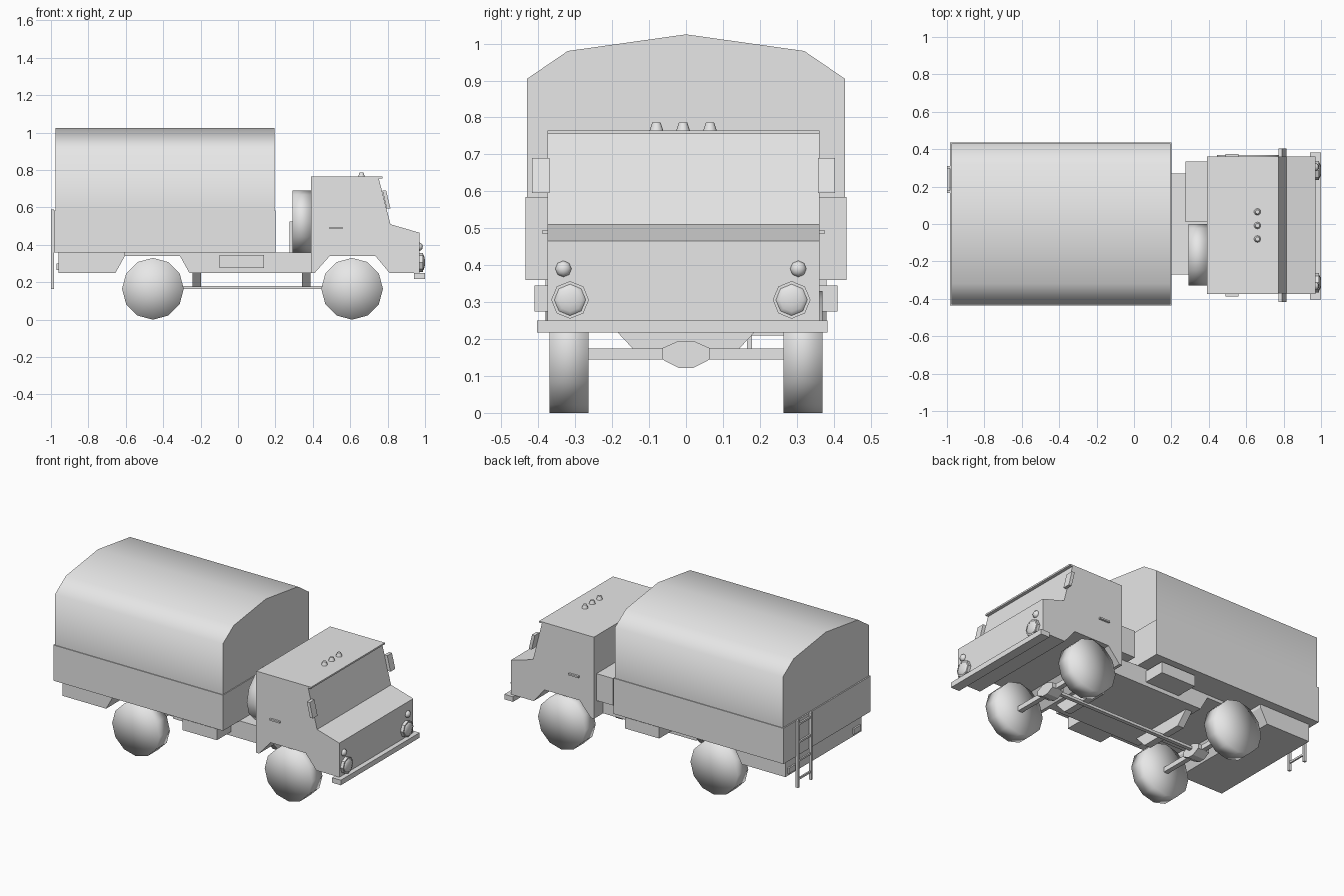
import bpy, bmesh, math
from mathutils import Matrix, Vector

cube = bpy.data.objects.get("Cube")
if cube:
    bpy.data.objects.remove(cube, do_unlink=True)

grey = bpy.data.materials.new("plain_grey")
grey.use_nodes = True
colour = (0.8, 0.8, 0.8, 1)
grey.diffuse_color = colour
grey.node_tree.nodes["Principled BSDF"].inputs["Base Color"].default_value = colour


def finish(name, bm, smooth=None):
    bmesh.ops.recalc_face_normals(bm, faces=bm.faces)
    mesh = bpy.data.meshes.new(name)
    bm.to_mesh(mesh)
    bm.free()
    mesh.materials.append(grey)
    ob = bpy.data.objects.new(name, mesh)
    bpy.context.collection.objects.link(ob)
    if smooth is not None:
        bpy.ops.object.select_all(action="DESELECT")
        ob.select_set(True)
        bpy.context.view_layer.objects.active = ob
        if smooth >= 180:
            bpy.ops.object.shade_smooth()
        else:
            bpy.ops.object.shade_smooth_by_angle(angle=math.radians(smooth))
    return ob


def box(name, x, y, z):
    bm = bmesh.new()
    bmesh.ops.create_cube(bm, size=1)
    for v in bm.verts:
        v.co = [lo + (c + 0.5) * (hi - lo) for c, (lo, hi) in zip(v.co, (x, y, z))]
    return finish(name, bm)


def extrude(name, profile, axis, lo, hi, smooth=None):
    """Extrude an (x, z) profile along y, or a (y, z) profile along x."""
    bm = bmesh.new()
    place = lambda a, b, t: (a, t, b) if axis == "Y" else (t, a, b)
    face = bm.faces.new([bm.verts.new(place(a, b, lo)) for a, b in profile])
    out = bmesh.ops.extrude_face_region(bm, geom=[face])
    shift = Vector(place(0, 0, hi - lo))
    bmesh.ops.translate(bm, vec=shift, verts=[g for g in out["geom"] if isinstance(g, bmesh.types.BMVert)])
    return finish(name, bm, smooth)


def drum(name, centre, axis, r1, r2, depth, sides, smooth=None):
    bm = bmesh.new()
    turn = {"X": Matrix.Rotation(math.pi / 2, 4, "Y"),
            "Y": Matrix.Rotation(math.pi / 2, 4, "X"), "Z": Matrix()}[axis]
    bmesh.ops.create_cone(bm, cap_ends=True, cap_tris=True, segments=sides, radius1=r1,
                          radius2=r2, depth=depth, matrix=Matrix.Translation(centre) @ turn)
    return finish(name, bm, smooth)


def lamp(name, centre, radius, depth):
    bm = bmesh.new()
    place = Matrix.Translation(centre) @ Matrix.Diagonal((depth, radius, radius, 1)) @ Matrix.Rotation(math.pi / 2, 4, "Y")
    bmesh.ops.create_uvsphere(bm, u_segments=8, v_segments=8, radius=1, matrix=place)
    return finish(name, bm, 180)


# Cargo bed and canvas cover
box("cargo_bed", (-0.985, 0.2), (-0.435, 0.435), (0.36, 0.585))
half = [(0.43, 0.58), (0.43, 0.905), (0.32, 0.98)]
cover = half + [(0, 1.025)] + [(-y, z) for y, z in reversed(half)]
extrude("canvas_cover", cover, "X", -0.977, 0.195, 60)

# Chassis with rear wheel arch, and the wide tail behind the wheels
extrude("chassis", [(-0.96, 0.36), (-0.96, 0.25), (-0.655, 0.25), (-0.605, 0.34), (-0.31, 0.34),
                    (-0.26, 0.25), (0.41, 0.25), (0.41, 0.36)], "Y", -0.27, 0.27)
extrude("rear_skirt", [(-0.96, 0.36), (-0.96, 0.25), (-0.655, 0.25), (-0.605, 0.34),
                       (-0.605, 0.36)], "Y", -0.38, 0.38)
for side, s in (("left", 1), ("right", -1)):
    box(side + "_storage_box", (-0.1, 0.14), sorted((0.26 * s, 0.41 * s)), (0.275, 0.345))
    box(side + "_tail_light", (-0.97, -0.955), sorted((0.29 * s, 0.36 * s)), (0.265, 0.3))

# Cab with hood and front wheel arch
cab_y = (-0.375, 0.362)
extrude("cab", [(0.39, 0.25), (0.39, 0.765), (0.75, 0.765), (0.815, 0.51), (0.97, 0.465),
                (0.97, 0.25), (0.81, 0.25), (0.735, 0.34), (0.49, 0.34), (0.41, 0.25)], "Y", *cab_y)
box("sun_visor", (0.745, 0.772), cab_y, (0.755, 0.765))
extrude("bumper", [(0.94, 0.218), (0.94, 0.25), (1.0, 0.25), (1.0, 0.218)], "Y", -0.403, 0.383)

# Mirrors and door handles on both cab sides
for side, wall, s in (("left", cab_y[1], 1), ("right", cab_y[0], -1)):
    span = sorted((wall - 0.005 * s, wall + 0.042 * s))
    extrude(side + "_mirror", [(0.772, 0.69), (0.792, 0.69), (0.815, 0.595), (0.795, 0.595)], "Y", *span)
    box(side + "_door_handle", (0.49, 0.56), sorted((wall, wall + 0.013 * s)), (0.485, 0.495))

# Headlights and indicators
for side, y, s in (("left", 0.286, 1), ("right", -0.314, -1)):
    drum(side + "_headlight_rim", (0.977, y, 0.306), "X", 0.051, 0.051, 0.024, 8)
    lamp(side + "_headlight", (0.985, y, 0.306), 0.045, 0.015)
    lamp(side + "_indicator", (0.97, y + 0.018 * s, 0.39), 0.022, 0.018)

# Roof marker lamps
for i, y in enumerate((-0.08, -0.008, 0.065)):
    drum(f"roof_lamp_{i + 1}", (0.66, y, 0.775), "Z", 0.019, 0.011, 0.024, 10, 40)

# Wheels, axles, differentials and drive shaft hangers
diff = [(-0.065, 0.145), (-0.02, 0.122), (0.02, 0.122), (0.065, 0.145),
        (0.065, 0.175), (0.02, 0.195), (-0.02, 0.195), (-0.065, 0.175)]
for end, x, hanger in (("front", 0.61, 0.365), ("rear", -0.455, -0.22)):
    for side, s in (("left", 1), ("right", -1)):
        drum(f"{end}_{side}_wheel", (x, 0.317 * s, 0.165), "Y", 0.165, 0.165, 0.105, 12, 180)
    box(end + "_axle", (x - 0.015, x + 0.015), (-0.28, 0.28), (0.145, 0.175))
    extrude(end + "_differential", diff, "X", x - 0.04, x + 0.04)
    extrude(end + "_shaft_hanger", [(-0.22, 0.255), (-0.145, 0.175), (0.145, 0.175), (0.22, 0.255)],
            "X", hanger - 0.022, hanger + 0.022)
box("drive_shaft", (-0.455, 0.61), (-0.012, 0.012), (0.163, 0.18))

# Spare wheel and locker behind the cab
drum("spare_wheel", (0.342, -0.165, 0.525), "X", 0.165, 0.165, 0.1, 12, 180)
box("cab_locker", (0.275, 0.395), (0.01, 0.335), (0.355, 0.525))

# Rear ladder
for name, y in (("inner", 0.165), ("outer", 0.297)):
    box(name + "_ladder_rail", (-1.0, -0.983), (y, y + 0.014), (0.165, 0.588))
for i in range(4):
    z = 0.21 + 0.115 * i
    box(f"ladder_rung_{i + 1}", (-0.997, -0.987), (0.165, 0.311), (z, z + 0.012))
